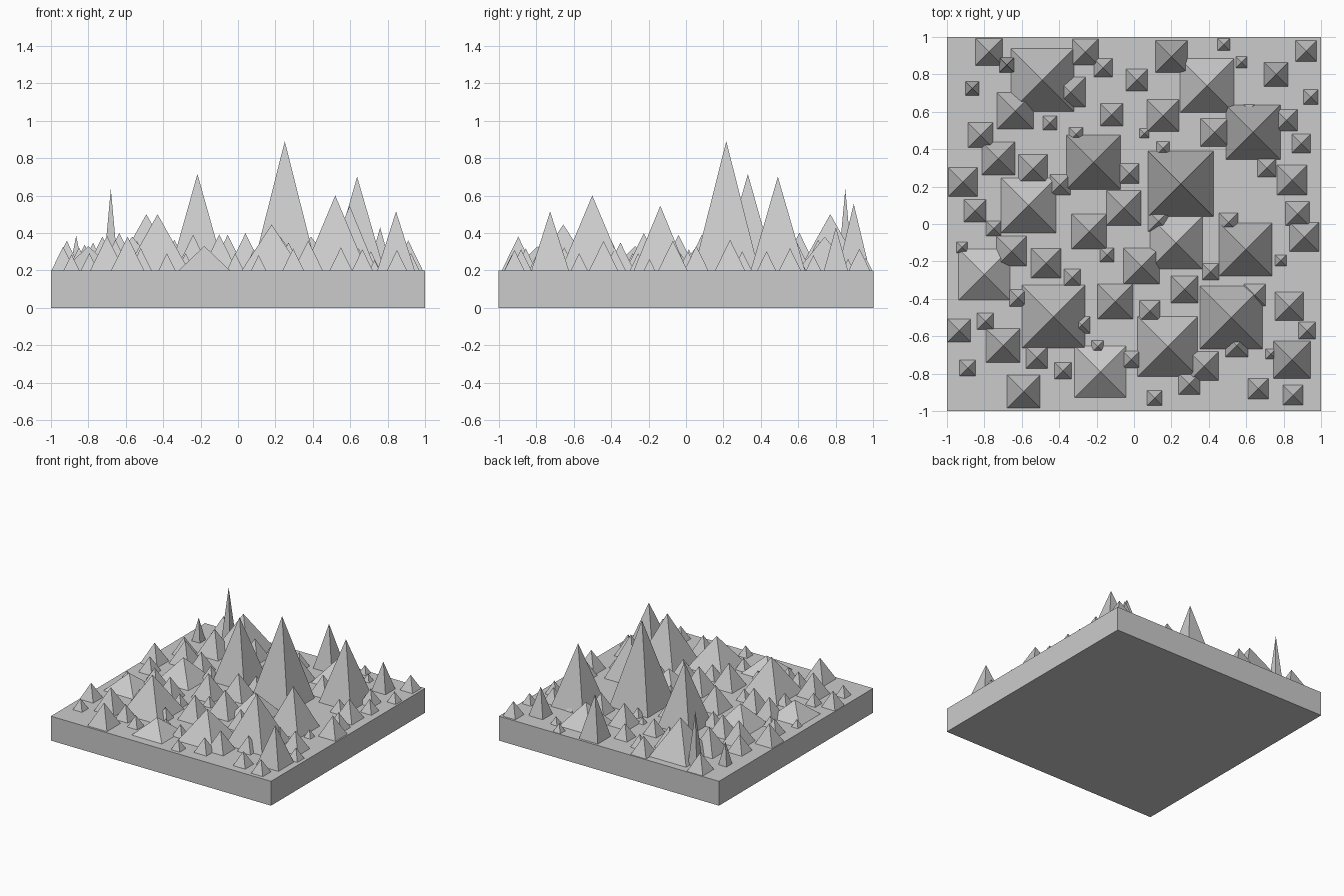
import bpy, bmesh
from math import pi, sqrt
from mathutils import Matrix

TOP = 0.2      # height of the slab's upper face
STEEP = 2.05   # usual height of a spike relative to its half width


def add_spikes(name, spikes):
    """One object of square pyramids: (x, y, half width, height)."""
    bm = bmesh.new()
    for x, y, half, height in spikes:
        place = Matrix.Translation((x, y, TOP + height / 2)) @ Matrix.Rotation(pi / 4, 4, 'Z')
        bmesh.ops.create_cone(bm, segments=4, radius1=half * sqrt(2), radius2=0,
                              depth=height, matrix=place)
    bmesh.ops.remove_doubles(bm, verts=bm.verts, dist=1e-5)
    mesh = bpy.data.meshes.new(name)
    bm.to_mesh(mesh)
    bm.free()
    bpy.context.collection.objects.link(bpy.data.objects.new(name, mesh))


def usual(spots):
    return [(x, y, h, h * STEEP) for x, y, h in spots]


# Base slab
bpy.ops.mesh.primitive_cube_add(size=1, location=(0, 0, TOP / 2))
slab = bpy.context.object
slab.name = "base_slab"
slab.scale = (2, 2, TOP)

# Large pyramids and unusually tall spikes, each with its own height
add_spikes("peaks", [
    (-.49, .77, .168, .30), (.39, .74, .145, .18), (.637, .49, .145, .50),
    (-.217, .33, .145, .515), (.25, .215, .174, .69), (-.565, .10, .147, .18),
    (.225, -.10, .14, .18), (.597, -.137, .142, .345), (-.80, -.27, .137, .13),
    (-.43, -.495, .168, .30), (.52, -.50, .168, .40), (.18, -.655, .16, .245),
    (-.18, -.79, .137, .13), (.845, -.725, .10, .315), (.20, .895, .085, .355),
    (.76, .80, .064, .23), (-.68, .85, .04, .435), (-.865, .725, .037, .185)])

# Medium pyramids: x, y, half width
add_spikes("medium_spikes", usual([
    (-.59, -.895, .088), (-.70, -.65, .09), (-.10, -.415, .094), (.27, -.35, .073),
    (.83, -.44, .077), (.91, -.07, .078), (.845, .235, .08), (-.055, .085, .093),
    (-.24, -.04, .093), (.04, -.225, .097), (-.47, -.21, .08), (-.655, -.145, .08),
    (-.915, .225, .077), (-.725, .35, .088), (-.54, .295, .077), (-.635, .605, .098),
    (.155, .58, .085), (.43, .49, .075), (-.775, .92, .072), (-.26, .92, .07),
    (-.34, .705, .08), (-.82, .475, .067), (.375, -.76, .078), (.875, .055, .064),
    (-.935, -.57, .062), (.55, -.65, .06), (.645, -.38, .058)]))

# Small pyramids: x, y, half width
add_spikes("small_spikes", usual([
    (.92, .925, .057), (.015, .77, .058), (-.12, .585, .06), (-.165, .835, .05),
    (-.45, .54, .037), (-.85, .07, .06), (-.75, -.025, .04), (-.92, -.125, .03),
    (-.395, .21, .055), (-.025, .27, .053), (.155, .405, .035), (-.31, .48, .037),
    (.055, .485, .025), (.48, .96, .033), (.575, .865, .03), (.945, .68, .04),
    (.815, .555, .058), (.895, .43, .05), (.71, .30, .05), (.785, -.195, .03),
    (.41, -.255, .045), (.505, .01, .05), (.13, .015, .055), (-.145, -.165, .037),
    (-.33, -.285, .045), (-.62, -.395, .045), (-.795, -.52, .045), (-.89, -.77, .042),
    (-.52, -.715, .058), (-.38, -.785, .045), (-.28, -.54, .045), (-.195, -.655, .032),
    (-.015, -.725, .045), (.085, -.465, .055), (.295, -.855, .057), (.11, -.93, .04),
    (.665, -.88, .055), (.85, -.915, .053), (.73, -.695, .027), (.925, -.57, .045),
    (.615, .61, .03)]))
